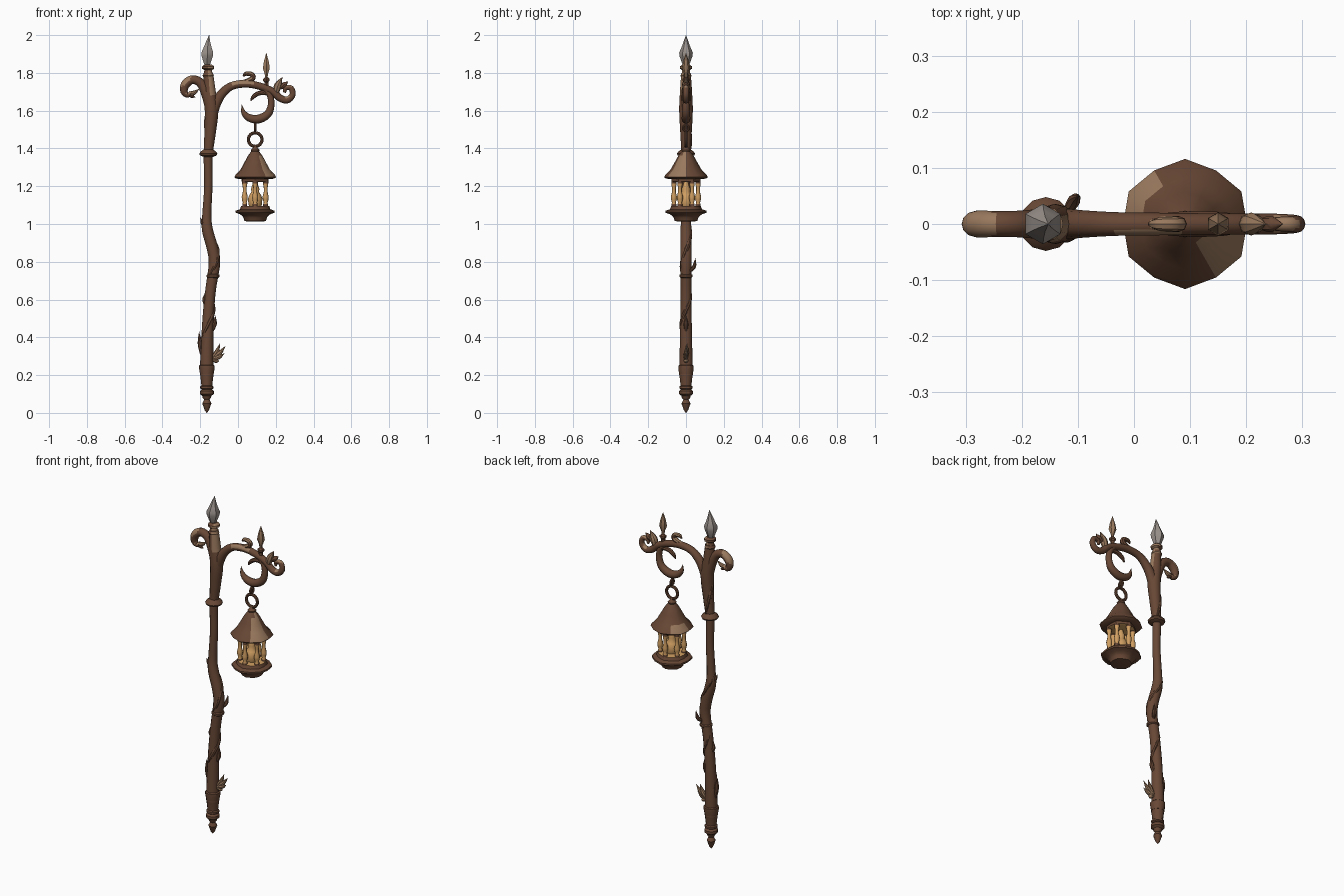
import bpy, bmesh, math
from mathutils import Vector

if "Cube" in bpy.data.objects:
    bpy.data.objects.remove(bpy.data.objects["Cube"])


def mat(name, rgb):
    m = bpy.data.materials.new(name)
    m.diffuse_color = (*rgb, 1)
    m.use_nodes = True
    m.node_tree.nodes["Principled BSDF"].inputs["Base Color"].default_value = m.diffuse_color
    return m


BROWN = mat("dark wood brown", (0.138, 0.064, 0.036))
TAN = mat("worn tan", (0.32, 0.19, 0.11))
GREY = mat("steel grey", (0.33, 0.29, 0.265))
AMBER = mat("amber glow", (0.62, 0.34, 0.12))


def finish(name, bm, mats, rule=None, angle=40):
    bmesh.ops.remove_doubles(bm, verts=bm.verts, dist=1e-5)
    bmesh.ops.recalc_face_normals(bm, faces=bm.faces)
    if rule:
        bm.normal_update()
        for f in bm.faces:
            f.material_index = int(rule(f.calc_center_median(), f.normal))
    me = bpy.data.meshes.new(name)
    bm.to_mesh(me)
    bm.free()
    for m in mats:
        me.materials.append(m)
    ob = bpy.data.objects.new(name, me)
    bpy.context.collection.objects.link(ob)
    bpy.ops.object.select_all(action='DESELECT')
    ob.select_set(True)
    bpy.context.view_layer.objects.active = ob
    bpy.ops.object.shade_smooth_by_angle(angle=math.radians(angle))
    return ob


def skin(bm, rings):
    for a, b in zip(rings, rings[1:]):
        n = len(a)
        for i in range(n):
            bm.faces.new((a[i], a[(i + 1) % n], b[(i + 1) % n], b[i]))
    bm.faces.new(rings[0])
    bm.faces.new(rings[-1])


def catmull(p, t):
    i = min(int(t), len(p) - 2)
    u = t - i
    a, b, c, d = p[max(i - 1, 0)], p[i], p[i + 1], p[min(i + 2, len(p) - 1)]
    return 0.5 * (2 * b + (c - a) * u + (2 * a - 5 * b + 4 * c - d) * u * u
                  + (3 * b - a - 3 * c + d) * u ** 3)


def tube(name, pts, mats, rule=None, n=12, sub=5):
    """Smooth round sweep through (x, y, z, radius) points."""
    p = [Vector(q) for q in pts]
    s = [catmull(p, k / sub) for k in range((len(p) - 1) * sub + 1)]
    c = [v.to_3d() for v in s]
    bm, rings = bmesh.new(), []
    side = None
    for k, v in enumerate(s):
        t = (c[min(k + 1, len(c) - 1)] - c[max(k - 1, 0)]).normalized()
        if side is None:
            side = t.cross(Vector((0, 1, 0)) if abs(t.y) < 0.9 else Vector((1, 0, 0)))
        side = (side - t * side.dot(t)).normalized()
        up, r = t.cross(side), max(v[3], 0.0008)
        rings.append([bm.verts.new(c[k] + r * (side * math.cos(a) + up * math.sin(a)))
                      for a in (2 * math.pi * i / n for i in range(n))])
    skin(bm, rings)
    return finish(name, bm, mats, rule)


def lathe(name, x, prof, mats, n=12, rule=None, y=0, lean=0, bow=1, angle=30):
    """Turned part from (radius, z); bow scales every second corner."""
    bm, rings = bmesh.new(), []
    z0, z1 = prof[0][1], prof[-1][1]
    for r, z in prof:
        dx = lean * ((z - z0) / (z1 - z0)) ** 3
        rings.append([bm.verts.new((x + dx + q * math.cos(a), y + q * math.sin(a), z))
                      for i in range(n)
                      for a in [math.pi / 2 + 2 * math.pi * i / n]
                      for q in [max(r, 0.0008) * (bow if i % 2 else 1)]])
    skin(bm, rings)
    return finish(name, bm, mats, rule, angle)


def ring(name, loc, R, r, mats, facing):
    """Torus lying in the xz plane (facing y) or the yz plane (facing x)."""
    bm = bmesh.new()
    N, M = 24, 8
    g = []
    for i in range(N):
        a = 2 * math.pi * i / N
        row = []
        for j in range(M):
            b = 2 * math.pi * j / M
            u, w, d = ((R + r * math.cos(b)) * math.cos(a),
                       (R + r * math.cos(b)) * math.sin(a), r * math.sin(b))
            off = (u, d, w) if facing == 'y' else (d, u, w)
            row.append(bm.verts.new(Vector(loc) + Vector(off)))
        g.append(row)
    for i in range(N):
        for j in range(M):
            k, l = (i + 1) % N, (j + 1) % M
            bm.faces.new((g[i][j], g[k][j], g[k][l], g[i][l]))
    return finish(name, bm, mats)


def leaf(name, a, b, r, mats, bend=(0, 0, 0)):
    """Pointed thorn or leaf from a to b."""
    a, b = Vector(a), Vector(b)
    m = (a + b) / 2 + Vector(bend)
    return tube(name, [(*a, r * .7), (*m, r), (*b, 0)], mats, n=8, sub=4)


# Crooked staff
POST = [(-.165, 0, .20, .036), (-.165, 0, .30, .034), (-.158, 0, .50, .030),
        (-.145, 0, .65, .028), (-.125, 0, .79, .030), (-.135, 0, .87, .030),
        (-.162, 0, .97, .029), (-.165, 0, 1.05, .024), (-.157, 0, 1.20, .022),
        (-.158, 0, 1.36, .024), (-.148, 0, 1.48, .030), (-.140, 0, 1.60, .036),
        (-.150, 0, 1.70, .032), (-.157, 0, 1.80, .025)]
tube("staff", POST, [BROWN, TAN],
     lambda c, n: c.z > 1.68 and n.x > .2 and n.y < .3)


def post_x(z):
    for a, b in zip(POST, POST[1:]):
        if a[2] <= z <= b[2]:
            return a[0] + (b[0] - a[0]) * (z - a[2]) / (b[2] - a[2])
    return POST[0][0]


# Turned foot and collars
lathe("foot_ferrule", -.165,
      [(0, 0), (.012, .015), (.024, .05), (.014, .07), (.022, .08), (.024, .09), (.037, .10),
       (.037, .115), (.027, .125), (.028, .14), (.035, .20), (.041, .235), (.041, .25), (.034, .255)],
      [BROWN])
lathe("foot_ring", -.165, [(.028, .125), (.035, .13), (.035, .14), (.028, .145)], [BROWN])
lathe("middle_collar", -.132, [(.028, .715), (.035, .72), (.035, .73), (.028, .735)], [BROWN])
lathe("upper_collar", -.157, [(.024, 1.355), (.044, 1.363), (.048, 1.372), (.042, 1.382), (.025, 1.395)], [BROWN])
lathe("finial_collar", -.158,
      [(.025, 1.775), (.030, 1.785), (.022, 1.80), (.020, 1.815), (.032, 1.822), (.032, 1.834), (.018, 1.845)],
      [BROWN, TAN], rule=lambda c, n: n.x > .2)

# Grey spear finial with a hooked tip
lathe("spear_finial", -.163,
      [(.016, 1.84), (.024, 1.86), (.035, 1.89), (.036, 1.908), (.024, 1.935), (.013, 1.965), (0, 2.0)],
      [GREY], n=6, lean=.010)

# Vines winding round the staff
for k, (z0, z1, turns, ph) in enumerate([(.26, .72, 1.5, .5), (.70, 1.04, .9, 3.6), (1.38, 1.68, .6, 1)]):
    pts = []
    for i in range(13):
        t = i / 12
        z, a = z0 + (z1 - z0) * t, ph + 2 * math.pi * turns * t
        pts.append((post_x(z) + .024 * math.cos(a), .024 * math.sin(a), z, .012 * math.sin(math.pi * (.1 + .85 * t))))
    tube("vine_%d" % (k + 1), pts, [BROWN], n=8, sub=3)

# Thorns and the leafy sprig near the foot
leaf("thorn_left", (-.193, 0, .31), (-.206, 0, .43), .012, [BROWN], (-.002, 0, 0))
leaf("thorn_low_right", (-.14, 0, .43), (-.120, 0, .515), .012, [BROWN], (.006, 0, 0))
leaf("thorn_mid_left", (-.165, 0, .56), (-.175, -.005, .635), .011, [BROWN], (-.008, 0, 0))
leaf("thorn_back", (-.12, .02, .75), (-.10, .05, .82), .011, [BROWN], (.004, .008, -.01))
leaf("thorn_high_left", (-.175, 0, .98), (-.20, -.01, 1.035), .011, [BROWN])
for i, (x, y, z) in enumerate([(-.066, 0, .355), (-.095, .006, .368), (-.072, -.006, .315), (-.10, 0, .275)]):
    leaf("sprig_leaf_%d" % (i + 1), (-.138, 0, .285), (x, y, z), .012, [TAN], (.004, 0, -.004))

# Left scroll
tube("left_scroll",
     [(-.145, 0, 1.60, .026), (-.168, 0, 1.69, .027), (-.200, 0, 1.748, .024), (-.243, 0, 1.764, .023),
      (-.279, 0, 1.738, .024), (-.285, 0, 1.70, .019), (-.265, 0, 1.683, .014), (-.248, 0, 1.70, .007)],
     [BROWN, TAN], lambda c, n: c.x < -.25 and n.z > 0 and n.x < .3)
leaf("left_scroll_leaf", (-.262, 0, 1.69), (-.205, 0, 1.715), .012, [TAN], (0, 0, -.008))
leaf("left_scroll_leaf_low", (-.262, 0, 1.685), (-.225, 0, 1.67), .010, [BROWN])

# Right arm ending in a scroll
tube("right_arm",
     [(-.140, 0, 1.54, .024), (-.122, 0, 1.625, .027), (-.085, 0, 1.69, .024), (-.03, 0, 1.732, .021),
      (.05, 0, 1.742, .020), (.13, 0, 1.725, .019), (.185, 0, 1.70, .019), (.222, 0, 1.667, .019),
      (.262, 0, 1.657, .018), (.289, 0, 1.685, .016), (.280, 0, 1.72, .014),
      (.252, 0, 1.718, .012), (.247, 0, 1.695, .007)],
     [BROWN, TAN], lambda c, n: -.03 < c.x < .09 and n.z > -.2 and n.y < -.3 or c.x > .25 and n.z > .5)
leaf("arm_end_leaf", (.20, 0, 1.69), (.235, 0, 1.778), .020, [TAN], (-.006, 0, 0))
leaf("arm_end_leaf_outer", (.225, 0, 1.72), (.265, 0, 1.755), .014, [BROWN])
tube("arm_top_curl",
     [(.02, 0, 1.75, .010), (.055, 0, 1.758, .014), (.080, 0, 1.775, .014),
      (.07, 0, 1.793, .013), (.042, 0, 1.795, .011), (.028, 0, 1.782, .004)],
     [BROWN, TAN], lambda c, n: n.z > .3, n=8)

# Small spear on the arm
lathe("arm_spear", .150,
      [(.012, 1.72), (.012, 1.75), (.019, 1.758), (.019, 1.768), (.008, 1.778), (.010, 1.795),
       (.021, 1.825), (.015, 1.86), (0, 1.905)], [TAN, BROWN], n=6,
      rule=lambda c, n: c.z < 1.78)

# Crescent hook under the arm
tube("crescent_hook",
     [(.135, 0, 1.72, .014), (.165, 0, 1.69, .016), (.176, 0, 1.64, .017), (.160, 0, 1.585, .021),
      (.110, 0, 1.556, .023), (.060, 0, 1.562, .020), (.030, 0, 1.59, .013), (.020, 0, 1.632, 0)], [BROWN])
tube("hook_inner_curl",
     [(.165, 0, 1.69, .012), (.135, 0, 1.695, .012), (.105, 0, 1.69, .012),
      (.08, 0, 1.672, .010), (.068, 0, 1.652, .003)], [BROWN], n=8)

# Hanging links
LX = .091
ring("small_link", (LX, 0, 1.508), .016, .006, [BROWN], 'x')
lathe("link_pin", LX, [(.007, 1.50), (.007, 1.545)], [BROWN], n=8)
ring("large_ring", (LX, 0, 1.447), .036, .0085, [BROWN], 'y')

# Lantern roof: worn on the front right side and on a strip of the back left rim
lathe("lantern_roof", LX,
      [(.070, 1.238), (.106, 1.24), (.116, 1.248), (.110, 1.26), (.082, 1.288), (.058, 1.33),
       (.040, 1.362), (.022, 1.385), (.024, 1.393), (.012, 1.405), (.006, 1.418)],
      [BROWN, TAN], bow=.95, angle=45,
      rule=lambda c, n: n.z > -.2 and ((c.x - LX > .022 and -.075 < c.y < .005)
                                       or (c.x - LX < -.06 and .02 < c.y < .08)))

# Lantern bands and base, glowing on the inside
lathe("lantern_top_band", LX, [(.070, 1.222), (.078, 1.225), (.078, 1.24), (.070, 1.242)],
      [BROWN, AMBER], rule=lambda c, n: n.z < -.9, bow=.92)
lathe("lantern_base", LX,
      [(.035, 1.012), (.060, 1.016), (.066, 1.035), (.072, 1.042), (.085, 1.052), (.109, 1.060), (.109, 1.070),
       (.085, 1.078), (.078, 1.095), (.070, 1.096)],
      [BROWN, AMBER], rule=lambda c, n: n.z > .9 and c.z > 1.09, bow=.95, angle=45)

# Six swollen glowing posts between brown caps
for i in range(6):
    a = math.pi / 2 + i * math.pi / 3
    lathe("lantern_post_%d" % (i + 1), LX + .064 * math.cos(a),
          [(.013, 1.09), (.013, 1.105), (.010, 1.112), (.015, 1.13), (.016, 1.145), (.010, 1.17),
           (.010, 1.19), (.014, 1.215), (.014, 1.23)],
          [BROWN, AMBER], n=8, y=.064 * math.sin(a), angle=50,
          rule=lambda c, n: 1.108 < c.z < 1.215)

# Candle with a flame inside
lathe("candle", LX, [(.030, 1.09), (.036, 1.105), (.038, 1.135), (.030, 1.155), (.020, 1.17),
                     (.022, 1.185), (.016, 1.205), (.010, 1.225)], [AMBER], angle=50)
